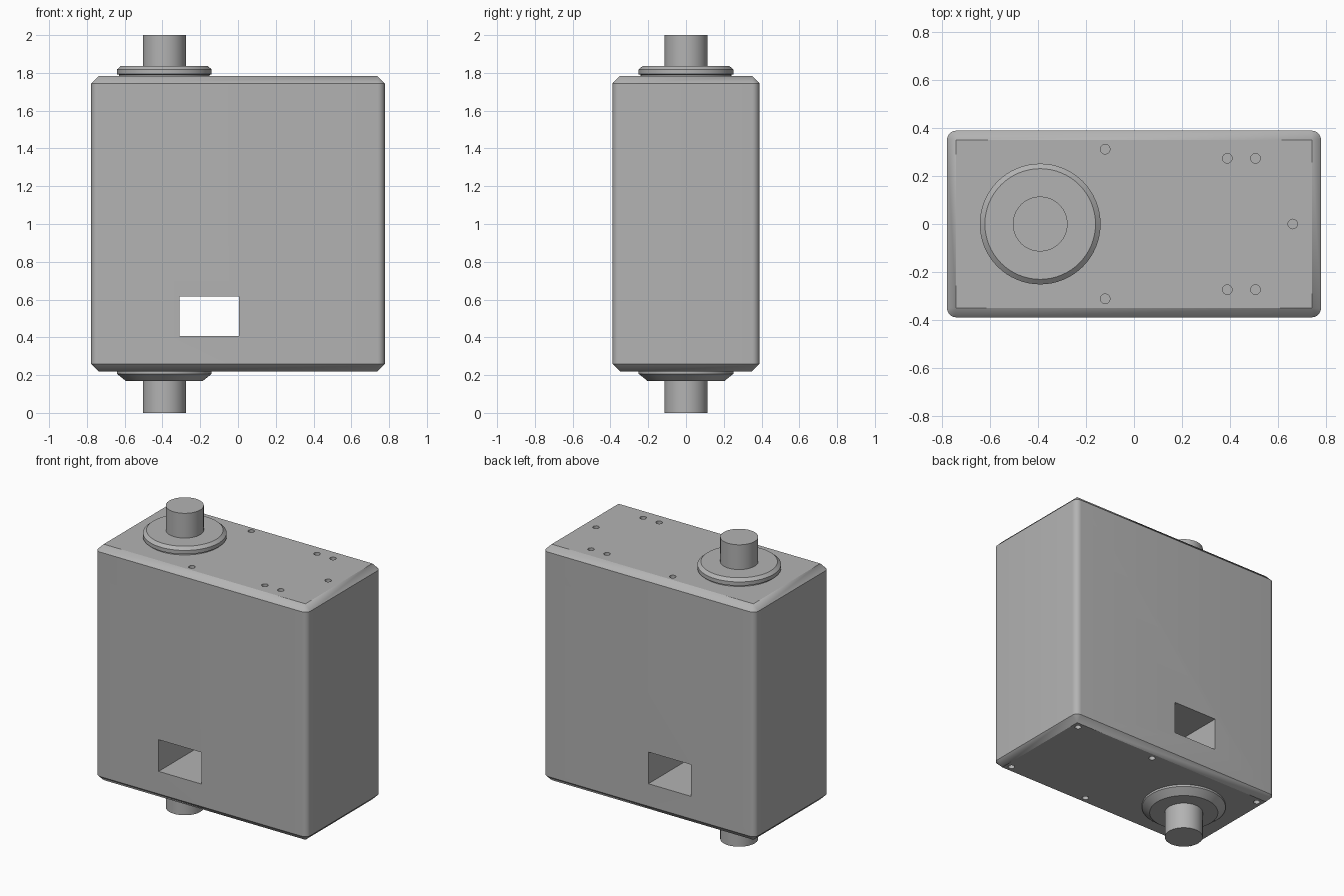
import bpy
import bmesh
from math import cos, sin, pi, radians

cube = bpy.data.objects.get("Cube")
if cube:
    bpy.data.objects.remove(cube)

# Single grey metal
metal = bpy.data.materials.new("grey metal")
metal.use_nodes = True
GREY = (0.45, 0.45, 0.45, 1)
metal.diffuse_color = GREY
metal.node_tree.nodes["Principled BSDF"].inputs["Base Color"].default_value = GREY

HX, HY, Z0, Z1 = 0.777, 0.388, 0.22, 1.783
EDGE = 0.038
SHAFT_X = -0.39


def finish(name, bm, smooth=True):
    bmesh.ops.remove_doubles(bm, verts=bm.verts, dist=1e-5)
    bmesh.ops.recalc_face_normals(bm, faces=bm.faces)
    mesh = bpy.data.meshes.new(name)
    bm.to_mesh(mesh)
    bm.free()
    mesh.materials.append(metal)
    ob = bpy.data.objects.new(name, mesh)
    bpy.context.collection.objects.link(ob)
    if smooth:
        shade(ob)
    return ob


def shade(ob):
    bpy.ops.object.select_all(action='DESELECT')
    ob.select_set(True)
    bpy.context.view_layer.objects.active = ob
    bpy.ops.object.shade_smooth_by_angle(angle=radians(30))


def loft(bm, rings):
    """Skin a stack of closed point rings and cap both ends."""
    loops = [[bm.verts.new(p) for p in ring] for ring in rings]
    for a, b in zip(loops, loops[1:]):
        for i in range(len(a)):
            j = (i + 1) % len(a)
            bm.faces.new((a[i], a[j], b[j], b[i]))
    bm.faces.new(loops[0][::-1])
    bm.faces.new(loops[-1])


def circle(x, y, z, r, n):
    return [(x + r * cos(2 * pi * i / n), y + r * sin(2 * pi * i / n), z) for i in range(n)]


def rounded_rect(z, r, steps=8):
    """Rectangle with corner radius r around fixed corner centres."""
    pts = []
    for k, (sx, sy) in enumerate(((1, 1), (-1, 1), (-1, -1), (1, -1))):
        for i in range(steps + 1):
            a = pi / 2 * (k + i / steps)
            pts.append((sx * (HX - EDGE) + r * cos(a), sy * (HY - EDGE) + r * sin(a), z))
    return pts


def turned(name, profile, n=64):
    bm = bmesh.new()
    loft(bm, [circle(SHAFT_X, 0, z, r, n) for r, z in profile])
    return finish(name, bm)


# Housing: rounded upright edges, chamfered top and bottom rims
bm = bmesh.new()
loft(bm, [rounded_rect(Z0, 1e-6), rounded_rect(Z0 + EDGE, EDGE),
          rounded_rect(Z1 - EDGE, EDGE), rounded_rect(Z1, 1e-6)])
housing = finish("housing", bm, smooth=False)

# Cutter: rectangular window through the housing
bm = bmesh.new()
loft(bm, [[(-0.31, -1, z), (0.004, -1, z), (0.004, 1, z), (-0.31, 1, z)] for z in (0.407, 0.617)])
window = finish("window_cutter", bm, smooth=False)

# Cutter: blind screw holes in the top and bottom
top_holes = [(0.66, 0)]
bottom_holes = []
for s in (-1, 1):
    top_holes += [(-0.12, 0.311 * s), (0.388, 0.273 * s), (0.505, 0.273 * s)]
    bottom_holes += [(x, 0.311 * s) for x in (-0.7, 0.12, 0.7)]
bm = bmesh.new()
for holes, z in ((top_holes, Z1), (bottom_holes, Z0)):
    for x, y in holes:
        loft(bm, [circle(x, y, z + d, 0.02, 24) for d in (-0.1, 0.1)])
screws = finish("screw_hole_cutter", bm, smooth=False)

for cutter in (window, screws):
    mod = housing.modifiers.new(cutter.name, 'BOOLEAN')
    mod.object = cutter
    mod.operation = 'DIFFERENCE'
    mod.solver = 'EXACT'
    bpy.context.view_layer.objects.active = housing
    bpy.ops.object.modifier_apply(modifier=mod.name)
    bpy.data.objects.remove(cutter)
shade(housing)

# Shaft and its two collars
turned("shaft_top", [(0.114, Z1 - 0.05), (0.114, 2.0)])
turned("shaft_bottom", [(0.114, 0), (0.114, Z0 + 0.05)])
turned("collar_top", [(0.24, Z1 - 0.01), (0.24, Z1 + 0.007), (0.251, Z1 + 0.01),
                      (0.251, 1.818), (0.23, 1.836)])
turned("collar_bottom", [(0.205, 0.17), (0.251, 0.207), (0.251, Z0 + 0.01)])
